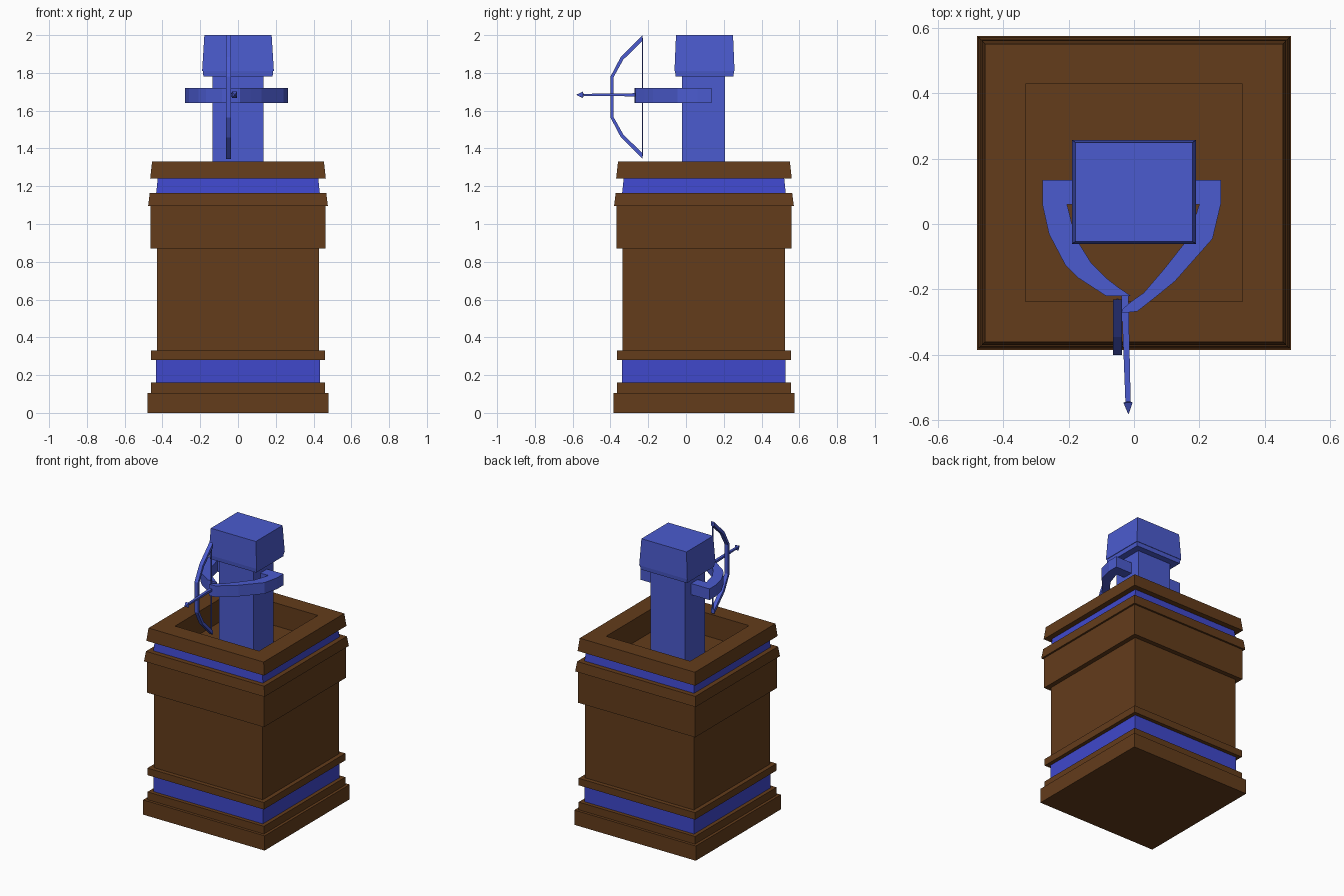
import bpy, bmesh

if "Cube" in bpy.data.objects:
    bpy.data.objects.remove(bpy.data.objects["Cube"])

TY = 0.095  # tower centre in y


def material(name, rgb):
    m = bpy.data.materials.new(name)
    m.diffuse_color = (*rgb, 1)
    m.use_nodes = True
    m.node_tree.nodes["Principled BSDF"].inputs["Base Color"].default_value = m.diffuse_color
    return m


BROWN = material("brown_wood", (0.125, 0.045, 0.011))
BAND = material("band_blue", (0.05, 0.065, 0.6))
BLUE = material("figure_blue", (0.07, 0.105, 0.62))


def finish(bm, name, mat):
    bmesh.ops.recalc_face_normals(bm, faces=bm.faces)
    me = bpy.data.meshes.new(name)
    bm.to_mesh(me)
    bm.free()
    me.materials.append(mat)
    ob = bpy.data.objects.new(name, me)
    bpy.context.collection.objects.link(ob)
    return ob


def loft(name, mat, rings, cx=0, cy=TY, caps=(True, True)):
    """Stack of rectangles (half x, half y, z) joined by flat walls."""
    bm = bmesh.new()
    loops = [[bm.verts.new((cx + sx * hx, cy + sy * hy, z))
              for sx, sy in ((-1, -1), (1, -1), (1, 1), (-1, 1))] for hx, hy, z in rings]
    for a, b in zip(loops, loops[1:]):
        for i in range(4):
            j = (i + 1) % 4
            bm.faces.new((a[i], a[j], b[j], b[i]))
    if caps[0]:
        bm.faces.new(loops[0][::-1])
    if caps[1]:
        bm.faces.new(loops[-1])
    return finish(bm, name, mat)


def square(name, mat, rings, **kw):
    return loft(name, mat, [(h, h, z) for h, z in rings], **kw)


def strip(name, mat, outer, inner, to3d, lo, hi):
    """Thick band between two matching polylines, extruded from lo to hi."""
    bm = bmesh.new()
    secs = [[bm.verts.new(to3d(*p, h)) for p, h in ((o, lo), (o, hi), (i, hi), (i, lo))]
            for o, i in zip(outer, inner)]
    for a, b in zip(secs, secs[1:]):
        for k in range(4):
            bm.faces.new((a[k], a[(k + 1) % 4], b[(k + 1) % 4], b[k]))
    bm.faces.new(secs[0])
    bm.faces.new(secs[-1][::-1])
    return finish(bm, name, mat)


# Tower: plinth, bands, shaft and hollow rim
square("plinth", BROWN, [(0.48, 0), (0.48, 0.105), (0.46, 0.105), (0.46, 0.16)])
square("lower_band", BAND, [(0.433, 0.16), (0.433, 0.28)])
square("tower_shaft", BROWN, [
    (0.46, 0.28), (0.46, 0.33), (0.43, 0.33), (0.43, 0.87), (0.463, 0.87),
    (0.463, 1.095), (0.476, 1.095), (0.467, 1.165)])
square("upper_band", BAND, [(0.433, 1.165), (0.425, 1.24)], caps=(False, False))
square("rim", BROWN, [
    (0.425, 1.24), (0.465, 1.24), (0.455, 1.33), (0.332, 1.33), (0.332, 1.166)],
    caps=(False, False))

# Figure: body column and head
loft("body", BLUE, [(0.135, 0.113, 1.165), (0.135, 0.113, 1.79)], cy=0.093)
loft("head", BLUE, [
    (0.183, 0.153, 1.78), (0.186, 0.156, 1.81), (0.19, 0.159, 1.81), (0.178, 0.151, 2.0)], cy=0.098)

# Arms: flat bent bands reaching forward from the shoulders
flat = lambda x, y, h: (x, y, h)
strip("left_arm", BLUE,
      [(-0.13, 0.135), (-0.28, 0.135), (-0.28, 0.06), (-0.26, -0.03), (-0.21, -0.125),
       (-0.17, -0.165), (-0.085, -0.22), (-0.01, -0.22)],
      [(-0.13, 0.06), (-0.205, 0.06), (-0.203, 0.055), (-0.18, -0.04), (-0.13, -0.12),
       (-0.085, -0.165), (-0.05, -0.192), (-0.012, -0.218)], flat, 1.64, 1.72)
strip("right_arm", BLUE,
      [(0.13, 0.135), (0.265, 0.135), (0.265, 0.06), (0.24, -0.045),
       (0.125, -0.175), (0.07, -0.22), (0.01, -0.267), (-0.037, -0.272)],
      [(0.13, 0.06), (0.2, 0.06), (0.198, 0.055), (0.165, -0.045),
       (0.09, -0.14), (0.03, -0.21), (-0.01, -0.238), (-0.035, -0.26)], flat, 1.64, 1.72)

# Bow: mirrored limb profile in the side plane
side = lambda y, z, x: (x, y, z)
BZ = 1.672
half_out = [(-0.23, 0.328), (-0.345, 0.213), (-0.40, 0.108)]
half_in = [(-0.23, 0.298), (-0.332, 0.198), (-0.385, 0.103)]
mirrored = lambda h: [(y, BZ + d) for y, d in h] + [(y, BZ - d) for y, d in h[::-1]]
strip("bow", BLUE, mirrored(half_out), mirrored(half_in), side, -0.064, -0.036)
loft("bowstring", BLUE, [(0.003, 0.003, 1.36), (0.003, 0.003, 1.985)], cx=-0.05, cy=-0.231)

# Arrow: tapered shaft and pointed head, slightly turned sideways
arrow = loft("arrow", BLUE, [
    (0.011, 0.009, 0), (0.008, 0.005, 0.325), (0.014, 0.017, 0.328), (0.001, 0.001, 0.362)], cy=0)
arrow.rotation_euler = (1.5708, 0, 0.03)
arrow.location = (-0.028, -0.218, 1.684)
